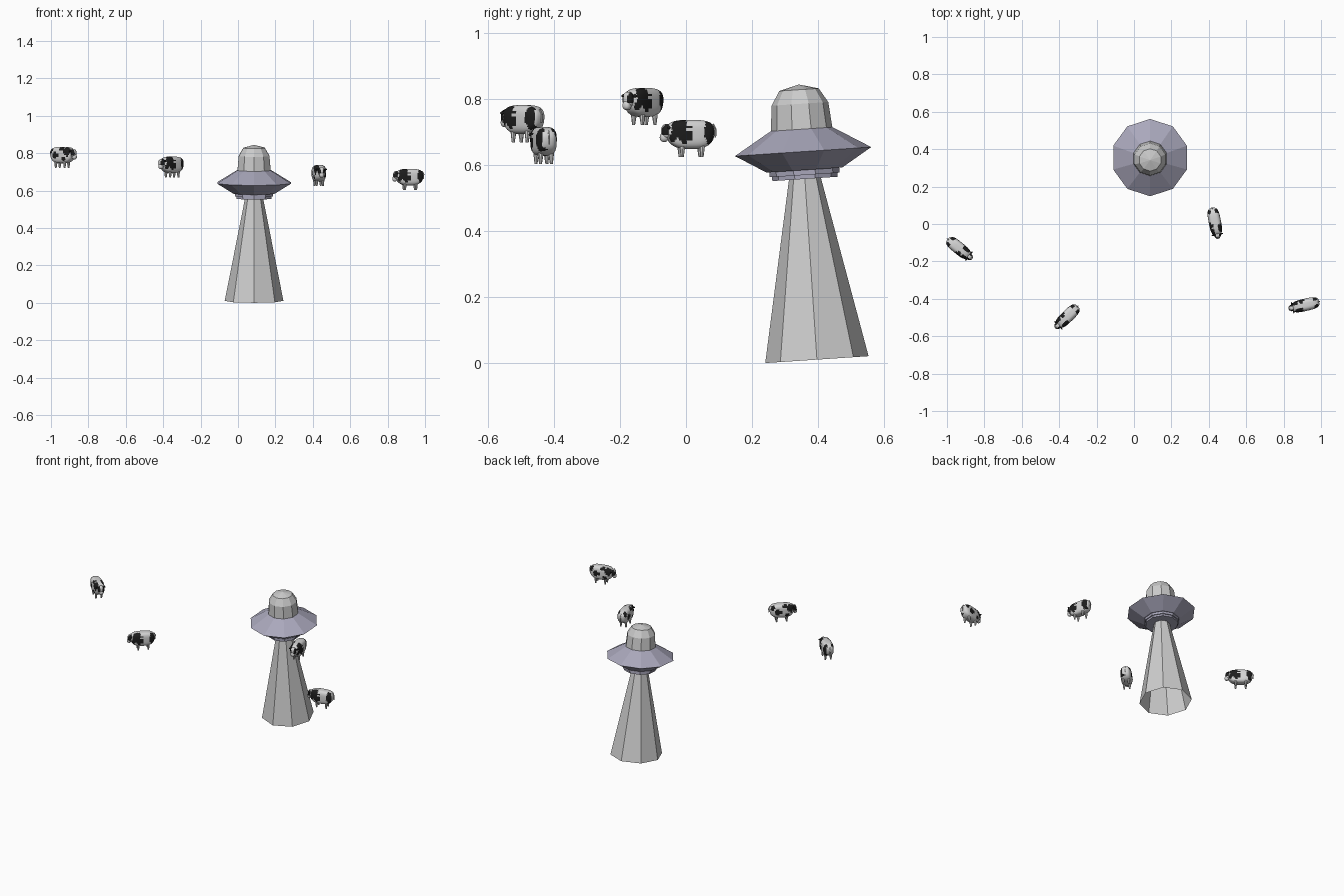
import bpy, bmesh, math
from mathutils import Matrix, Vector

cube = bpy.data.objects.get("Cube")
if cube:
    bpy.data.objects.remove(cube)


def material(name, r, g, b):
    m = bpy.data.materials.new(name)
    m.use_nodes = True
    m.diffuse_color = (r, g, b, 1)
    m.node_tree.nodes["Principled BSDF"].inputs["Base Color"].default_value = (r, g, b, 1)
    return m


lavender = material("lavender_metal", 0.40, 0.39, 0.50)
dome_grey = material("dome_grey", 0.60, 0.60, 0.60)
beam_grey = material("beam_grey", 0.62, 0.62, 0.62)
white = material("hide_white", 0.66, 0.66, 0.66)
black = material("hide_black", 0.012, 0.012, 0.012)


def make_mesh(name, bm, mats, smooth=False, rule=None):
    bmesh.ops.recalc_face_normals(bm, faces=bm.faces)
    for f in bm.faces:
        f.smooth = smooth
        if rule:
            f.material_index = int(rule(f.calc_center_median()))
    mesh = bpy.data.meshes.new(name)
    bm.to_mesh(mesh)
    bm.free()
    for m in mats:
        mesh.materials.append(m)
    return mesh


def place(name, mesh, matrix):
    ob = bpy.data.objects.new(name, mesh)
    ob.matrix_world = matrix
    bpy.context.collection.objects.link(ob)
    return ob


# Flat-sided lathe about z, with the first corner on +y
def lathe(name, profile, sides, mat):
    bm = bmesh.new()
    rings = []
    for r, h in profile:
        if r == 0:
            rings.append([bm.verts.new((0, 0, h))] * sides)
        else:
            rings.append([bm.verts.new((r * math.sin(a), r * math.cos(a), h))
                          for a in (2 * math.pi * i / sides for i in range(sides))])
    for low, high in zip(rings, rings[1:]):
        for i in range(sides):
            j = (i + 1) % sides
            corners = dict.fromkeys((low[i], low[j], high[j], high[i]))
            bm.faces.new(list(corners))
    return make_mesh(name, bm, [mat])


# Saucer, dome and beam share one slightly leaning axis
craft = Matrix.Translation((0.086, 0.355, 0.641)) @ Matrix.Rotation(math.radians(3.8), 4, "X")
saucer = [(0, 0.074), (0.094, 0.068), (0.207, 0), (0.115, -0.056), (0, -0.056)]
ring = [(0, -0.05), (0.106, -0.05), (0.106, -0.071), (0.099, -0.071), (0.099, -0.083), (0, -0.083)]
dome = [(0.094, 0.062), (0.086, 0.145), (0.06, 0.188), (0, 0.204)]
place("saucer_hull", lathe("saucer_hull", saucer, 10, lavender), craft)
place("underside_ring", lathe("underside_ring", ring, 10, lavender), craft)
place("saucer_dome", lathe("saucer_dome", dome, 10, dome_grey), craft)
place("light_beam", lathe("light_beam", [(0.048, -0.08), (0.157, -0.632)], 8, beam_grey), craft)


# Cow parts: head toward +x, feet on z = 0
def power(v, p):
    return math.copysign(abs(v) ** p, v)


def blob(bm, centre, radii, p=1.0, u=20, v=14):
    made = bmesh.ops.create_uvsphere(bm, u_segments=u, v_segments=v, radius=1)["verts"]
    for vert in made:
        flat = math.hypot(vert.co.x, vert.co.y)
        ring_r = power(flat, p)
        x, y = (vert.co.x / flat, vert.co.y / flat) if flat > 1e-5 else (0, 0)
        unit = (power(x, p) * ring_r, power(y, p) * ring_r, power(vert.co.z, p))
        vert.co = Vector(c + r * k for c, r, k in zip(centre, radii, unit))
    return made


def cone(bm, start, end, r1, r2, sides=8):
    start, end = Vector(start), Vector(end)
    axis = end - start
    turn = axis.to_track_quat("Z", "Y").to_matrix().to_4x4()
    bmesh.ops.create_cone(bm, cap_ends=True, segments=sides, radius1=r1, radius2=r2,
                          depth=axis.length, matrix=Matrix.Translation((start + end) / 2) @ turn)


# Hide patches as ovals in the side plane: x, z, half length, half height
left_patches = [(0.036, 0.088, 0.026, 0.03), (0.022, 0.064, 0.018, 0.024), (-0.056, 0.076, 0.017, 0.038),
                (0.058, 0.062, 0.01, 0.016)]
right_patches = [(-0.026, 0.07, 0.019, 0.02), (0.05, 0.09, 0.02, 0.026), (-0.06, 0.097, 0.016, 0.018),
                 (0.018, 0.104, 0.013, 0.012), (0.03, 0.05, 0.012, 0.012)]


def body_spots(c):
    if abs(c.y) < 0.011 and c.z > 0.06:
        return False
    if c.x < -0.066 and abs(c.y) < 0.02:
        return False
    wobble = 0.12 * math.sin(c.x * 260 + c.z * 190)
    return any(((c.x - x) / a) ** 2 + ((c.z - z) / b) ** 2 < 1 + wobble
               for x, z, a, b in (left_patches if c.y > 0 else right_patches))


def head_spots(c):
    return c.z > 0.067 and abs(c.y) > 0.008


bm = bmesh.new()
for vert in blob(bm, (0, 0, 0.069), (0.075, 0.033, 0.044), 0.62, 56, 36):
    low = max(0, 0.085 - vert.co.z) / 0.06
    vert.co.x *= 1 - 0.24 * low * low
body = make_mesh("cow_body", bm, [white, black], True, body_spots)

bm = bmesh.new()
blob(bm, (0.074, 0, 0.078), (0.016, 0.018, 0.023), 0.85)
blob(bm, (0.081, 0, 0.06), (0.013, 0.013, 0.014), 0.85)
head = make_mesh("cow_head", bm, [white, black], True, head_spots)

bm = bmesh.new()
for side in (-1, 1):
    blob(bm, (0.07, side * 0.022, 0.089), (0.004, 0.009, 0.005), 1, 10, 8)
ears = make_mesh("cow_ears", bm, [black], True)

bm = bmesh.new()
for x in (0.028, -0.033):
    for side in (-1, 1):
        cone(bm, (x, side * 0.016, 0.036), (x, side * 0.017, 0), 0.0095, 0.0045)
legs = make_mesh("cow_legs", bm, [white])

bm = bmesh.new()
cone(bm, (-0.07, 0, 0.1), (-0.079, 0, 0.085), 0.003, 0.002, 6)
cone(bm, (-0.079, 0, 0.085), (-0.077, 0, 0.06), 0.002, 0.003, 6)
tail = make_mesh("cow_tail", bm, [white])

# Four floating cows: x, y, foot height, heading in degrees
cows = [(-0.938, -0.128, 0.721, -39), (-0.354, -0.492, 0.669, 224),
        (0.432, 0.013, 0.624, -79), (0.917, -0.432, 0.603, 193)]
for n, (x, y, z, heading) in enumerate(cows, 1):
    pose = Matrix.Translation((x, y, z)) @ Matrix.Rotation(math.radians(heading), 4, "Z")
    for part in (body, head, ears, legs, tail):
        place(f"{part.name}_{n}", part, pose)
